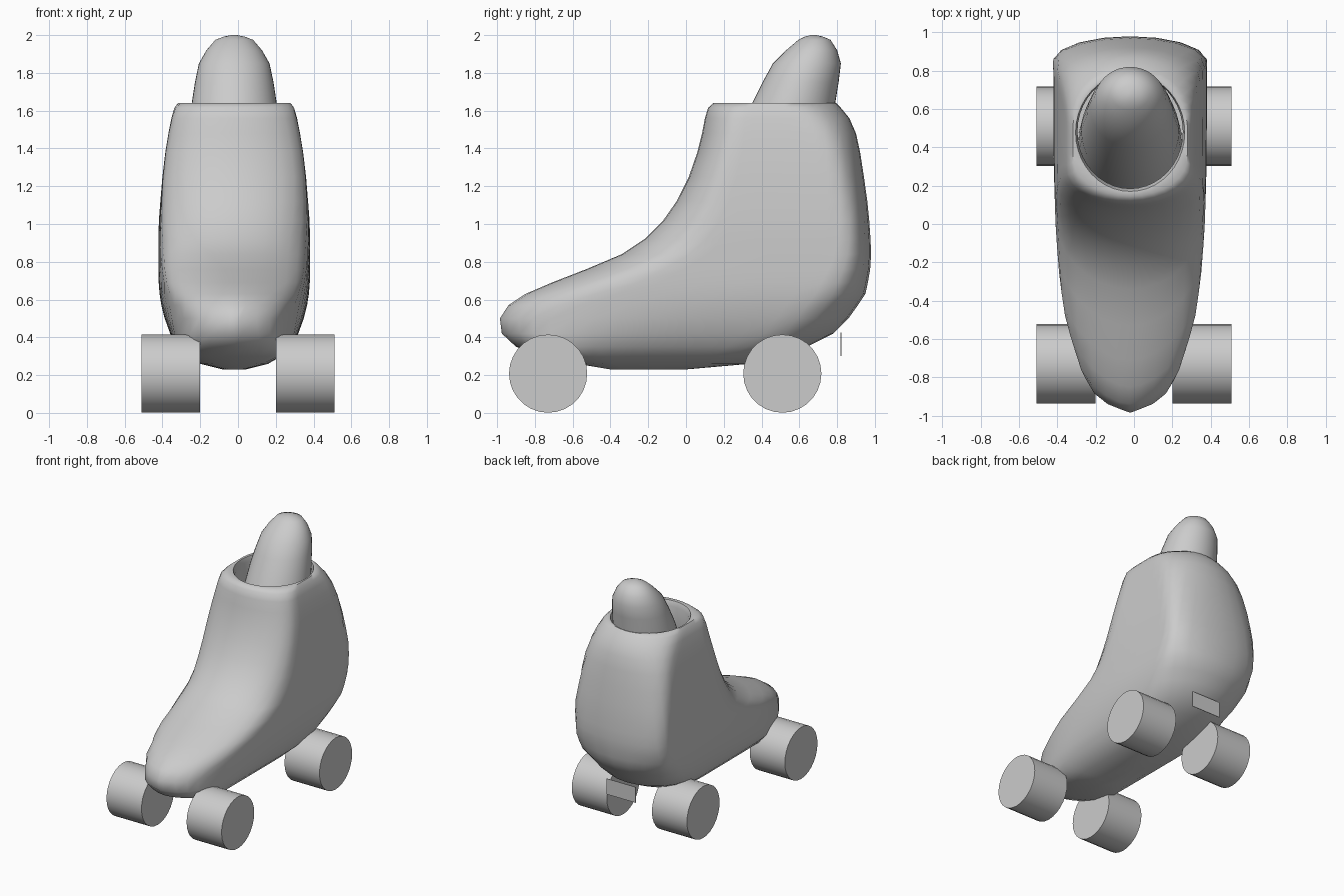
import bpy, bmesh, math

CX = -0.02  # the boot sits slightly off centre


def interp(table, v):
    for (a, p), (b, q) in zip(table, table[1:]):
        if v <= b:
            return p + (q - p) * max(0, (v - a) / (b - a))
    return table[-1][1]


def loft(name, rings, angle=40):
    """Skin a stack of equal-sized rings and cap both ends."""
    bm = bmesh.new()
    vr = [[bm.verts.new(p) for p in r] for r in rings]
    n = len(rings[0])
    for a, b in zip(vr, vr[1:]):
        for i in range(n):
            j = (i + 1) % n
            bm.faces.new((a[i], a[j], b[j], b[i]))
    bm.faces.new(vr[0][::-1])
    bm.faces.new(vr[-1])
    bmesh.ops.recalc_face_normals(bm, faces=bm.faces)
    me = bpy.data.meshes.new(name)
    bm.to_mesh(me)
    bm.free()
    ob = bpy.data.objects.new(name, me)
    bpy.context.collection.objects.link(ob)
    finish(ob, angle)
    return ob


def finish(ob, angle):
    bpy.ops.object.select_all(action='DESELECT')
    ob.select_set(True)
    bpy.context.view_layer.objects.active = ob
    bpy.ops.object.shade_smooth_by_angle(angle=math.radians(angle))


# Boot plan: half width along y
PLAN = [(-1.0, 0.0), (-0.97, 0.08), (-0.93, 0.16), (-0.78, 0.25), (-0.5, 0.345),
        (-0.25, 0.39), (0.0, 0.42), (0.3, 0.44), (1.0, 0.45)]
N = 20


def edge(d, r):
    t = 1 - min(max(d, 0) / r, 1)
    return math.sqrt(max(0, 1 - t * t))


def boot_ring(z, yf, yb, w, rf, rb):
    side = []
    for i in range(N + 1):
        y = yf + (yb - yf) * (1 - math.cos(math.pi * i / N)) / 2
        p = max(interp(PLAN, y), 1e-3)
        x = (w ** -8 + p ** -8) ** (-1 / 8) * edge(y - yf, rf) * edge(yb - y, rb)
        side.append((x, y))
    return ([(CX + x, y, z) for x, y in side] +
            [(CX - x, y, z) for x, y in side[-2:0:-1]])


def oval_ring(z, yf, yb, w):
    c, h = (yf + yb) / 2, (yb - yf) / 2
    pts = [(w * math.sin(math.pi * i / N), c - h * math.cos(math.pi * i / N)) for i in range(2 * N)]
    return [(CX + x, y, z) for x, y in pts]


# Boot outside: z, front y, back y, half width, front and back corner rounding
outer = [
    (0.23, -0.40, 0.00, 0.06, 0.20, 0.20),
    (0.26, -0.58, 0.34, 0.18, 0.20, 0.25),
    (0.30, -0.76, 0.48, 0.25, 0.18, 0.28),
    (0.35, -0.90, 0.64, 0.30, 0.15, 0.30),
    (0.42, -0.975, 0.78, 0.345, 0.10, 0.30),
    (0.50, -0.985, 0.86, 0.38, 0.10, 0.27),
    (0.57, -0.94, 0.91, 0.405, 0.16, 0.24),
    (0.63, -0.85, 0.95, 0.42, 0.28, 0.20),
    (0.69, -0.71, 0.963, 0.428, 0.34, 0.17),
    (0.76, -0.53, 0.975, 0.43, 0.38, 0.14),
    (0.84, -0.34, 0.98, 0.43, 0.36, 0.13),
    (0.92, -0.22, 0.977, 0.43, 0.32, 0.13),
    (1.02, -0.12, 0.97, 0.425, 0.26, 0.13),
    (1.12, -0.05, 0.96, 0.412, 0.22, 0.14),
    (1.25, 0.015, 0.942, 0.396, 0.19, 0.15),
    (1.38, 0.06, 0.922, 0.375, 0.18, 0.17),
    (1.48, 0.085, 0.90, 0.355, 0.18, 0.20),
    (1.56, 0.10, 0.865, 0.337, 0.18, 0.24),
    (1.615, 0.117, 0.82, 0.32, 0.18, 0.27),
    (1.64, 0.145, 0.795, 0.30, 0.20, 0.29),
]
# Boot opening and inner wall
inner = [(1.638, 0.17, 0.785, 0.285), (1.60, 0.185, 0.78, 0.275),
         (1.40, 0.16, 0.80, 0.285), (1.0, 0.12, 0.80, 0.29)]
loft("boot", [boot_ring(*r) for r in outer] + [oval_ring(*r) for r in inner], 50)

# Tongue rising out of the opening
tongue = [(1.0, 0.13, 0.73, 0.27), (1.35, 0.22, 0.76, 0.255), (1.64, 0.35, 0.79, 0.225),
          (1.75, 0.405, 0.808, 0.208), (1.85, 0.46, 0.82, 0.187), (1.92, 0.53, 0.80, 0.147),
          (1.975, 0.595, 0.765, 0.10), (1.992, 0.63, 0.725, 0.055), (2.0, 0.66, 0.69, 0.015)]
loft("tongue", [oval_ring(*r) for r in tongue], 60)

# Four wheels
for end, y in (("front", -0.73), ("rear", 0.51)):
    for side, s in (("left", -1), ("right", 1)):
        bpy.ops.mesh.primitive_cylinder_add(vertices=28, radius=0.207, depth=0.31,
                                            location=(s * 0.355, y, 0.208),
                                            rotation=(0, math.pi / 2, 0))
        wheel = bpy.context.object
        wheel.name = f"{end}_{side}_wheel"
        finish(wheel, 40)

# Small thin heel plate behind the rear wheels
bpy.ops.mesh.primitive_cube_add(size=1, location=(0, 0.82, 0.363))
plate = bpy.context.object
plate.name = "heel_plate"
plate.scale = (0.26, 0.004, 0.125)
